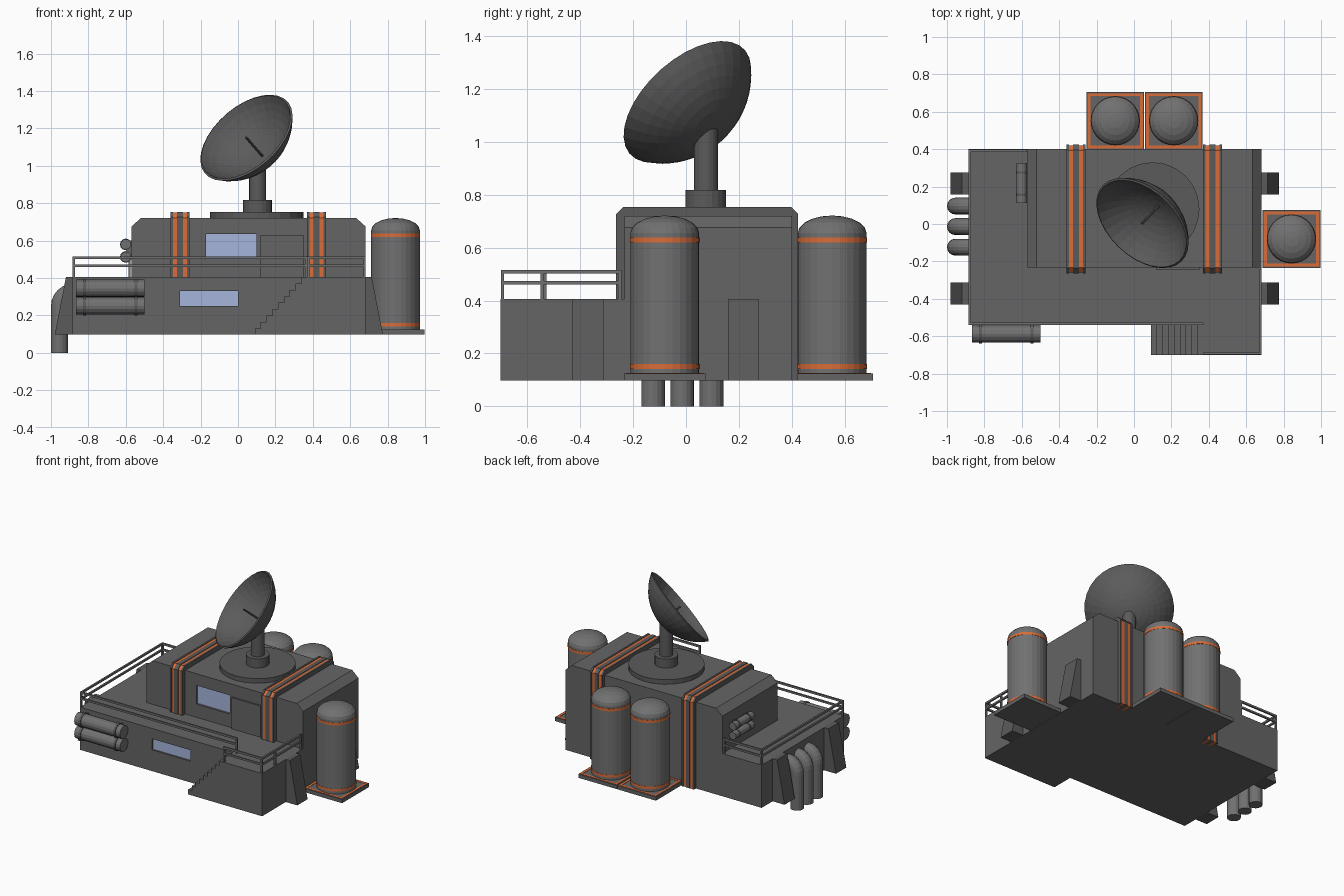
import bpy, bmesh, math
from mathutils import Vector, Matrix

if "Cube" in bpy.data.objects:
    bpy.data.objects.remove(bpy.data.objects["Cube"])


def material(name, rgb):
    m = bpy.data.materials.new(name)
    m.diffuse_color = (*rgb, 1)
    m.use_nodes = True
    m.node_tree.nodes["Principled BSDF"].inputs["Base Color"].default_value = m.diffuse_color
    return m


WALL = material("dark_wall", (0.13, 0.13, 0.13))
LIGHT = material("grey_metal", (0.165, 0.165, 0.165))
DARK = material("darker_metal", (0.105, 0.105, 0.105))
ORANGE = material("orange_paint", (0.70, 0.15, 0.04))
GLASS = material("window_glass", (0.38, 0.46, 0.72))


def finish(name, bm, mat):
    bmesh.ops.recalc_face_normals(bm, faces=bm.faces)
    me = bpy.data.meshes.new(name)
    bm.to_mesh(me)
    bm.free()
    ob = bpy.data.objects.new(name, me)
    bpy.context.collection.objects.link(ob)
    me.materials.append(mat)
    return ob


def prism(name, pts, axis, a, b, mat=WALL):
    """Extrude a 2D outline along an axis from a to b."""
    put = {'x': lambda p, t: (t, p[0], p[1]),
           'y': lambda p, t: (p[0], t, p[1]),
           'z': lambda p, t: (p[0], p[1], t)}[axis]
    bm = bmesh.new()
    lo = [bm.verts.new(put(p, a)) for p in pts]
    hi = [bm.verts.new(put(p, b)) for p in pts]
    bm.faces.new(lo)
    bm.faces.new(hi)
    for i in range(len(pts)):
        j = (i + 1) % len(pts)
        bm.faces.new((lo[i], lo[j], hi[j], hi[i]))
    return finish(name, bm, mat)


def box(name, x0, x1, y0, y1, z0, z1, mat=WALL):
    return prism(name, [(x0, y0), (x1, y0), (x1, y1), (x0, y1)], 'z', z0, z1, mat)


def lathe(name, profile, segs, matrix, mat=LIGHT):
    """Revolve (radius, height) points around local z."""
    bm = bmesh.new()
    vs = [bm.verts.new((r, 0, z)) for r, z in profile]
    es = [bm.edges.new(p) for p in zip(vs, vs[1:])]
    bmesh.ops.spin(bm, geom=vs + es, cent=(0, 0, 0), axis=(0, 0, 1),
                   angle=math.tau, steps=segs, use_duplicate=False)
    bmesh.ops.remove_doubles(bm, verts=bm.verts, dist=1e-5)
    bm.transform(matrix)
    return finish(name, bm, mat)


def rod(name, a, b, r, segs=16, mat=LIGHT):
    a, b = Vector(a), Vector(b)
    q = Vector((0, 0, 1)).rotation_difference(b - a).to_matrix().to_4x4()
    length = (b - a).length
    return lathe(name, [(0, 0), (r, 0), (r, length), (0, length)], segs,
                 Matrix.Translation(a) @ q, mat)


def recess(target, *dims):
    cutter = box("cutter", *dims)
    mod = target.modifiers.new("recess", 'BOOLEAN')
    mod.object = cutter
    mod.operation = 'DIFFERENCE'
    bpy.context.view_layer.objects.active = target
    bpy.ops.object.modifier_apply(modifier=mod.name)
    bpy.data.objects.remove(cutter)


# Lower storey with entrance landing, and upper storey with chamfered ends
Z0 = .097
base = prism("lower_storey", [(-.885, -.54), (.37, -.54), (.37, -.70), (.683, -.70),
                              (.683, .40), (-.885, .40)], 'z', Z0, .405)
upper = prism("upper_storey", [(-.57, .405), (.683, .405), (.683, .675), (.633, .72),
                               (-.52, .72), (-.57, .675)], 'y', -.232, .40)
recess(base, -.31, .0, -.6, -.525, .25, .33)
recess(upper, -.17, .10, -.3, -.215, .50, .635)
box("lower_window", -.31, .0, -.527, -.522, .25, .33, GLASS)
box("upper_window", -.17, .10, -.217, -.212, .50, .635, GLASS)
box("door", .12, .35, -.245, -.22, .405, .63)

# Staircase along the front of the landing
N = 9
dx, dz = .28 / N, (.405 - Z0) / N
steps = []
for i in range(N):
    steps += [(.09 + i * dx, Z0 + i * dz), (.09 + i * dx, Z0 + (i + 1) * dz)]
prism("stairs", steps + [(.37, .405), (.37, Z0)], 'y', -.70, -.54)

# Sloped buttresses on both ends
for y0, y1 in ((-.43, -.312), (.158, .275)):
    prism("left_buttress", [(-.88, Z0), (-.98, Z0), (-.92, .405), (-.88, .405)], 'y', y0, y1, DARK)
    prism("right_buttress", [(.68, Z0), (.775, Z0), (.715, .405), (.68, .405)], 'y', y0, y1, DARK)


# Bands wrapping over the upper storey, with orange strips set in grooves
def band(name, x0, x1, g, mat):
    f, b, t = -.264 - g, .424 + g, .754 + g
    prism(name, [(-.20, .405), (f, .405), (f, t - .028), (f + .028, t), (b - .028, t),
                 (b, t - .028), (b, Z0), (.36, Z0), (.36, .405)], 'x', x0, x1, mat)


for c in (-.31, .42):
    for x0, x1 in ((-.05, -.037), (-.015, .015), (.037, .05)):
        band("roof_band", c + x0, c + x1, 0, DARK)
    for x0, x1 in ((-.037, -.015), (.015, .037)):
        band("band_stripe", c + x0, c + x1, -.004, ORANGE)

# Storage tanks on bordered plates
for cx, cy in ((.842, -.08), (-.10, .552), (.212, .552)):
    h = .154
    box("tank_plate", cx - h, cx + h, cy - h, cy + h, Z0, .124)
    o, i = .147, .132
    for s in (-1, 1):
        a, b = sorted((s * i, s * o))
        box("plate_border", cx + a, cx + b, cy - o, cy + o, .12, .126, ORANGE)
        box("plate_border", cx - i, cx + i, cy + a, cy + b, .12, .126, ORANGE)
    dome = [(.13 * math.cos(t), .655 + .066 * math.sin(t))
            for t in (math.pi / 2 * k / 5 for k in range(5))]
    place = Matrix.Translation((cx, cy, 0))
    lathe("tank", [(0, .12), (.13, .12)] + dome + [(0, .721)], 28, place)
    for z in (.142, .62):
        lathe("tank_ring", [(.128, z), (.132, z), (.132, z + .018), (.128, z + .018)],
              28, place, ORANGE)

# Turntable, collar and mast of the antenna
rod("turntable", (.10, .08, .715), (.10, .08, .753), .25, 24, DARK)
rod("mast_collar", (.105, .075, .75), (.105, .075, .818), .077, 20, DARK)
C, n = Vector((.045, .005, 1.15)), Vector((-.54, -.57, .62)).normalized()
R, D = .293, .17
S = (R * R + D * D) / (2 * D)
ball = C + n * (S - D)
mast = rod("mast", (.105, .075, .81), (.105, .075, 1.0), .045, 20, DARK)
for v in mast.data.vertices:  # top follows the bowl
    if v.co.z > .9:
        e = v.co - ball
        v.co.z = ball.z - math.sqrt(S * S - e.x ** 2 - e.y ** 2) + .003

# Dish bowl and feed rod
amax = math.asin(R / S)


def arc(rad):
    return [(rad * math.sin(amax * k / 8), S - D - rad * math.cos(amax * k / 8)) for k in range(9)]


tilt = Vector((0, 0, 1)).rotation_difference(n).to_matrix().to_4x4()
lathe("dish", arc(S) + arc(S - .012)[::-1], 32, Matrix.Translation(C) @ tilt, DARK)
rod("feed_rod", C - n * D, C + n * .005, .007, 8, DARK)

# Bent pipes at the left end
for y in (.096, -.014, -.124):
    path = [(-.955, .0)] + [(-.88 - .075 * math.cos(t), .25 + .075 * math.sin(t))
                            for t in (math.pi / 2 * k / 6 for k in range(7))] + [(-.86, .325)]
    bm = bmesh.new()
    rings = []
    for k, (x, z) in enumerate(path):
        t = math.pi / 2 * min(max(k - 1, 0), 6) / 6
        rings.append([bm.verts.new((x - .045 * math.cos(a) * math.cos(t), y + .045 * math.sin(a),
                                    z + .045 * math.cos(a) * math.sin(t)))
                      for a in (math.tau * j / 16 for j in range(16))])
    for p, q in zip(rings, rings[1:]):
        for j in range(16):
            bm.faces.new((p[j], p[j - 1], q[j - 1], q[j]))
    bm.faces.new(rings[0])
    bm.faces.new(rings[-1])
    finish("bent_pipe", bm, LIGHT)

# Gas bottles on the front wall and small ones on the upper left wall
for z in (.345, .251):
    rod("front_bottle", (-.866, -.587, z), (-.50, -.587, z), .046)
    for x in (-.83, -.553):
        rod("bottle_strap", (x, -.587, z), (x + .016, -.587, z), .051, mat=DARK)
for x in (-.83, -.553):
    box("strap_bracket", x, x + .016, -.587, -.535, .22, .38)
for z in (.58, .513):
    rod("small_bottle", (-.60, .112, z), (-.60, .325, z), .028, 12)
    for y in (.15, .27):
        rod("small_strap", (-.60, y, z), (-.60, y + .012, z), .031, 12, DARK)
for y in (.15, .27):
    box("small_bracket", -.60, -.565, y, y + .012, .50, .60)


# Railings
def railing(points):
    w = .006
    for (xa, ya), (xb, yb) in zip(points, points[1:]):
        x0, x1, y0, y1 = min(xa, xb), max(xa, xb), min(ya, yb), max(ya, yb)
        for z0, z1 in ((.460, .473), (.502, .516)):
            box("rail", x0 - w, x1 + w, y0 - w, y1 + w, z0, z1, LIGHT)
    for x, y in points:
        box("rail_post", x - w, x + w, y - w, y + w, .40, .51, LIGHT)


railing([(-.58, .392), (-.878, .392), (-.878, -.533), (.365, -.533)])
railing([(.377, -.693), (.676, -.693), (.676, -.543), (.676, -.25)])
